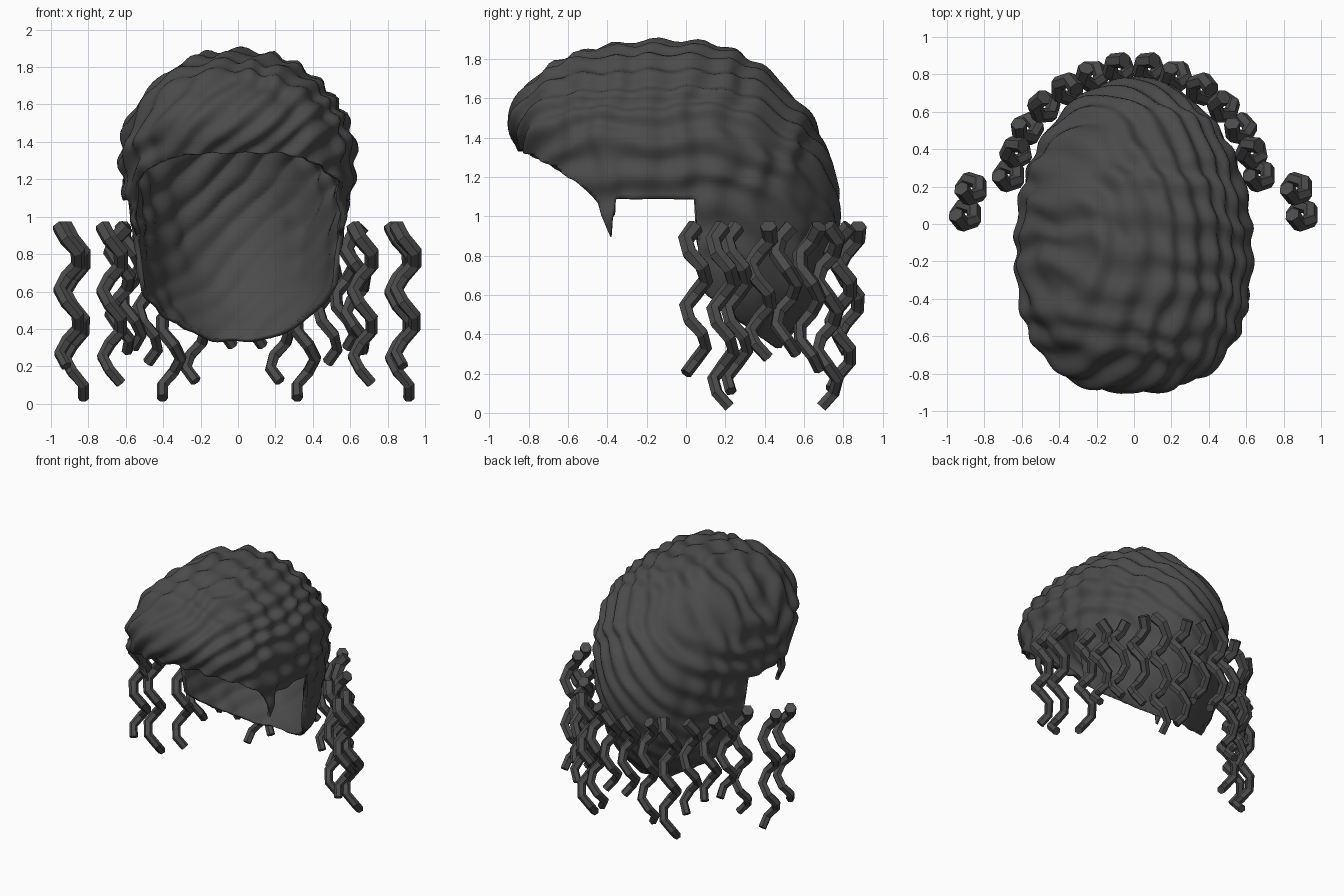
import bpy, bmesh
from math import sin, cos, pi, radians
from mathutils import Vector, noise

if "Cube" in bpy.data.objects:
    bpy.data.objects.remove(bpy.data.objects["Cube"])


def lerp_table(rows, v):
    """Linear interpolation in rows sorted by their first column."""
    if v <= rows[0][0]:
        return rows[0][1:]
    for a, b in zip(rows, rows[1:]):
        if v <= b[0]:
            f = (v - a[0]) / (b[0] - a[0])
            return [p + (q - p) * f for p, q in zip(a[1:], b[1:])]
    return rows[-1][1:]


# cap outline per level: step, height, front y, back y, half width
LEVELS = [
    (0, 1.88, -0.10, -0.10, 0.00), (1, 1.865, -0.36, 0.16, 0.18),
    (2, 1.80, -0.61, 0.31, 0.33), (3, 1.70, -0.77, 0.44, 0.45),
    (4, 1.58, -0.86, 0.56, 0.54), (5, 1.46, -0.89, 0.65, 0.60),
    (6, 1.33, -0.83, 0.71, 0.62), (7, 1.20, -0.82, 0.75, 0.61),
    (8, 1.05, -0.80, 0.77, 0.59), (9, 0.88, -0.78, 0.76, 0.56),
    (10, 0.70, -0.75, 0.71, 0.54), (11, 0.55, -0.70, 0.64, 0.52),
    (12, 0.42, -0.60, 0.55, 0.42), (13, 0.30, -0.50, 0.45, 0.30)]

# hairline seen from the side: y, lowest z (temple point, ear cut, nape)
RIM = [(-0.95, 1.35), (-0.82, 1.34), (-0.70, 1.27), (-0.55, 1.18),
       (-0.45, 1.07), (-0.38, 0.89), (-0.36, 1.09), (0.05, 1.09),
       (0.07, 0.64), (0.20, 0.52), (0.45, 0.34), (0.90, 0.32)]
CENTRE_Y = -0.10


def cap_point(step, ang):
    # average neighbouring lookups so the profile has no kinks
    h = min(0.5, step)
    samples = [lerp_table(LEVELS, step + h * k) for k in (-1, -0.5, 0, 0.5, 1)]
    z, front, back, w = [sum(col) / 5 for col in zip(*samples)]
    # polar superellipse: boxier in front than at the back
    c, s = cos(ang), sin(ang)
    n = 2.8 if c < 0 else 2.08
    r = (abs(s) ** n + abs(c) ** n) ** (-1 / n)
    reach = (CENTRE_Y - front) if c < 0 else (back - CENTRE_Y)
    return Vector((w * r * s, CENTRE_Y + reach * r * c, z))


def wave_height(p):
    """Combed waves, fading towards the nape."""
    n = noise.noise(p * 3.5)
    wave = sin(36 * (p.x * 0.95 - p.z) + 2.5 * n + 1.0 * sin(7 * p.y))
    cross = sin(34 * p.y + 5 * p.x + 3 * n)
    fade = min(1, max(0.35, (p.z - 0.5) / 0.8))
    return fade * (0.016 * wave + 0.011 * cross) + 0.006


def build_cap(cols=240, rows=84):
    bm = bmesh.new()
    grid = []
    for i in range(cols):
        ang = 2 * pi * (i + 0.5) / cols
        # walk down the column until the hairline is reached
        end = 2.0
        while end < 13:
            p = cap_point(end, ang)
            if p.z < lerp_table(RIM, p.y)[0]:
                break
            end += 0.03
        column = []
        for j in range(1, rows + 1):
            step = min(13 * j / rows, end)
            p = cap_point(step, ang)
            # displace along the normal of the smooth surface
            du = cap_point(step, ang + 0.01) - cap_point(step, ang - 0.01)
            dv = cap_point(step + 0.02, ang) - cap_point(max(0.01, step - 0.02), ang)
            nrm = du.cross(dv).normalized()
            if nrm.dot(p - Vector((0, CENTRE_Y, 1.0))) < 0:
                nrm.negate()
            column.append(bm.verts.new(p + nrm * wave_height(p)))
        grid.append(column)
    for i in range(cols):
        a, b = grid[i], grid[(i + 1) % cols]
        for j in range(rows - 1):
            bm.faces.new((a[j], a[j + 1], b[j + 1], b[j]))
    bm.faces.new([col[0] for col in grid])
    # collapse the rows that were clamped to the hairline
    bmesh.ops.remove_doubles(bm, verts=bm.verts, dist=0.0005)
    loose = [e for e in bm.edges if not e.link_faces]
    bmesh.ops.delete(bm, geom=loose, context='EDGES')
    bmesh.ops.recalc_face_normals(bm, faces=bm.faces)
    bm.normal_update()
    # the open shell may come out inside out
    top = max(bm.faces, key=lambda f: f.calc_center_median().z)
    if top.normal.z < 0:
        bmesh.ops.reverse_faces(bm, faces=bm.faces)
    me = bpy.data.meshes.new("hair_cap")
    bm.to_mesh(me)
    bm.free()
    ob = bpy.data.objects.new("hair_cap", me)
    bpy.context.collection.objects.link(ob)
    for poly in me.polygons:
        poly.use_smooth = True
    sol = ob.modifiers.new("thickness", 'SOLIDIFY')
    sol.thickness = 0.025
    sol.offset = -1
    return ob


def build_curl(name, x, y, bottom, phase, top=0.95):
    """Low-poly corkscrew lock hanging straight down."""
    cu = bpy.data.curves.new(name, 'CURVE')
    cu.dimensions = '3D'
    cu.bevel_depth = 0.036
    cu.bevel_resolution = 1
    cu.use_fill_caps = True
    n = max(8, round((top - bottom) / 0.072))
    sp = cu.splines.new('POLY')
    sp.points.add(n)
    for i, pt in enumerate(sp.points):
        a = phase + i * radians(72)
        z = top + (bottom + 0.02 - top) * i / n
        pt.co = (x + 0.054 * cos(a), y + 0.054 * sin(a), z, 1)
        pt.radius = 1.2 - 0.35 * i / n
    ob = bpy.data.objects.new(name, cu)
    bpy.context.collection.objects.link(ob)
    ob.select_set(True)
    bpy.context.view_layer.objects.active = ob
    bpy.ops.object.convert(target='MESH')
    for poly in ob.data.polygons:
        poly.use_smooth = False
    ob.select_set(False)
    return ob


# locks on one side: x, y, lowest z, start angle of the coil
LOCKS = [(0.08, 0.83, 0.29, 1.0), (0.225, 0.79, 0.10, 2.2),
         (0.36, 0.72, 0.01, 0.0), (0.48, 0.625, 0.20, 1.6),
         (0.57, 0.51, 0.28, 2.6), (0.63, 0.38, 0.26, 0.8),
         (0.67, 0.26, 0.09, pi), (0.87, 0.19, 0.01, pi), (0.90, 0.05, 0.18, pi)]

parts = [build_cap()]
for side, label in ((-1, "left"), (1, "right")):
    for k, (x, y, low, phase) in enumerate(LOCKS):
        parts.append(build_curl(f"{label}_curl_{k + 1}", side * x, y, low, phase))

# dark hair colour
mat = bpy.data.materials.new("dark_hair")
mat.diffuse_color = (0.07, 0.07, 0.07, 1)
mat.use_nodes = True
mat.node_tree.nodes["Principled BSDF"].inputs["Base Color"].default_value = mat.diffuse_color
for ob in parts:
    ob.data.materials.append(mat)
